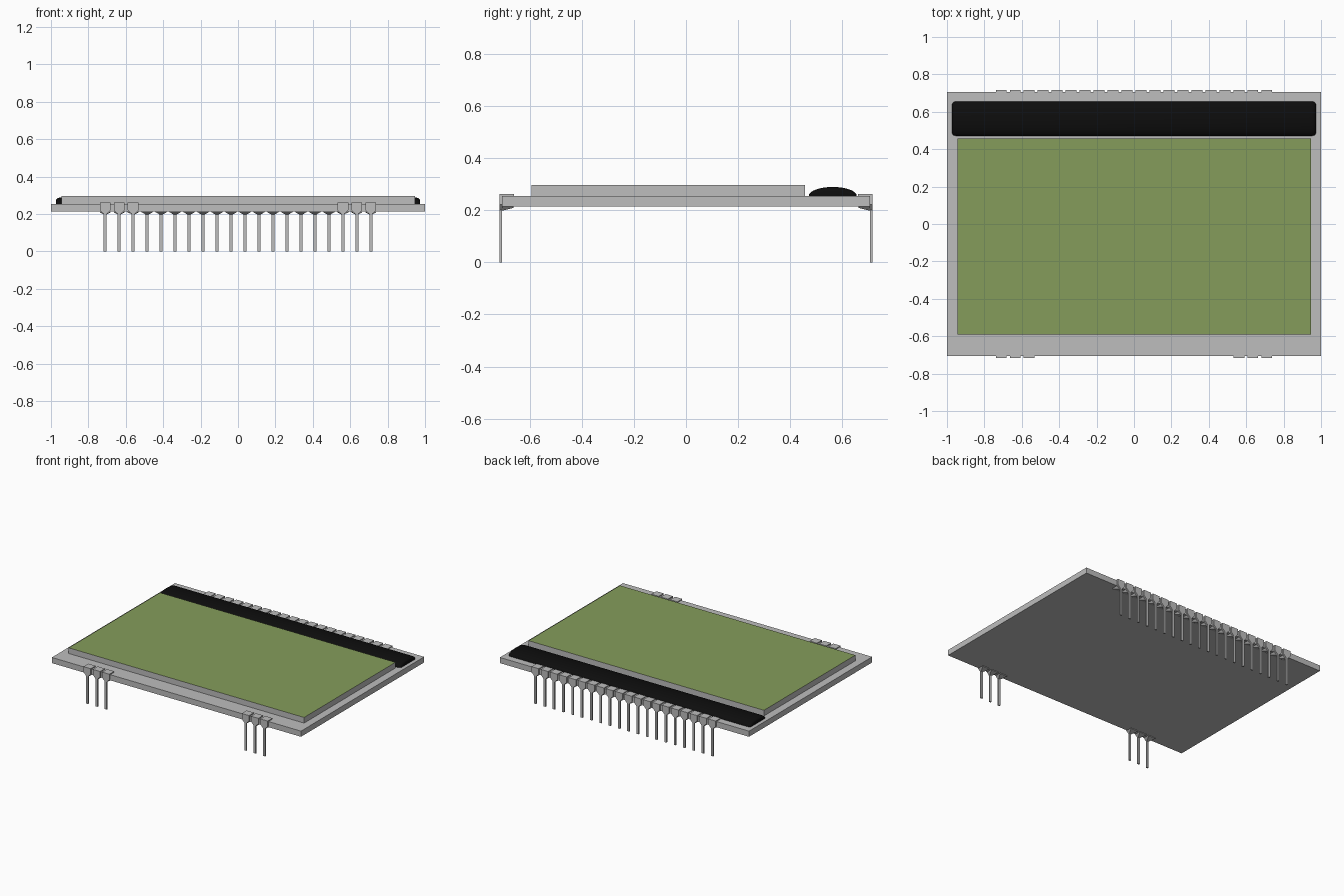
import bpy, bmesh, math

cube = bpy.data.objects.get("Cube")
if cube:
    bpy.data.objects.remove(cube, do_unlink=True)


def material(name, rgb, rough=0.5):
    m = bpy.data.materials.new(name)
    m.use_nodes = True
    m.diffuse_color = (*rgb, 1)
    bsdf = m.node_tree.nodes["Principled BSDF"]
    bsdf.inputs["Base Color"].default_value = (*rgb, 1)
    bsdf.inputs["Roughness"].default_value = rough
    return m


GREY = material("light grey", (0.51, 0.51, 0.51))
GREEN = material("display green", (0.235, 0.335, 0.105))
BLACK = material("black resin", (0.004, 0.004, 0.004))


def add_box(bm, x0, x1, y0, y1, z0, z1):
    verts = bmesh.ops.create_cube(bm, size=1)["verts"]
    for v in verts:
        v.co = (x1 if v.co.x > 0 else x0, y1 if v.co.y > 0 else y0, z1 if v.co.z > 0 else z0)


def add_loft(bm, rings):
    """Skin closed rings of equal length and cap both ends."""
    loops = [[bm.verts.new(p) for p in r] for r in rings]
    n = len(loops[0])
    for a, b in zip(loops, loops[1:]):
        for i in range(n):
            j = (i + 1) % n
            bm.faces.new((a[i], a[j], b[j], b[i]))
    bm.faces.new(loops[0])
    bm.faces.new(loops[-1])


def to_mesh(bm, name, *mats):
    bmesh.ops.recalc_face_normals(bm, faces=bm.faces[:])
    me = bpy.data.meshes.new(name)
    bm.to_mesh(me)
    bm.free()
    for m in mats:
        me.materials.append(m)
    return me


def place(me, name):
    ob = bpy.data.objects.new(name, me)
    bpy.context.collection.objects.link(ob)
    return ob


# Bottom glass plate
bm = bmesh.new()
add_box(bm, -1, 1, -0.706, 0.706, 0.214, 0.255)
place(to_mesh(bm, "base_plate", GREY), "base_plate")

# Raised screen: grey edges, green top
bm = bmesh.new()
add_box(bm, -0.945, 0.945, -0.592, 0.456, 0.255, 0.296)
me = to_mesh(bm, "screen", GREY, GREEN)
for p in me.polygons:
    p.material_index = 1 if p.normal.z > 0.5 else 0
place(me, "screen")

# Domed black resin strip behind the screen, with rounded ends
ends = [(0.973, 0.076, 0.020), (0.970, 0.084, 0.026), (0.963, 0.090, 0.031), (0.950, 0.092, 0.034)]
sections = [(-x, w, h) for x, w, h in ends] + ends[::-1]
STEPS = 20
rings = [[(x, 0.563 - w * math.cos(math.pi * i / STEPS),
           0.255 + h * math.sin(math.pi * i / STEPS)) for i in range(STEPS + 1)]
         for x, w, h in sections]
bm = bmesh.new()
add_loft(bm, rings)
strip = place(to_mesh(bm, "resin_strip", BLACK), "resin_strip")
bpy.context.view_layer.objects.active = strip
strip.select_set(True)
bpy.ops.object.shade_smooth_by_angle(angle=math.radians(35))
strip.select_set(False)

# One clip pin gripping the rear edge of the plate
W, P, Y0, Y1 = 0.029, 0.008, 0.706, 0.716
bm = bmesh.new()
add_box(bm, -W, W, 0.660, Y1, 0.255, 0.262)             # upper jaw
outline = [(-W, 0.258), (-W, 0.222), (-P, 0.200), (-P, 0),
           (P, 0), (P, 0.200), (W, 0.222), (W, 0.258)]  # tapered clip and leg
add_loft(bm, [[(x, y, z) for x, z in outline] for y in (Y0, Y1)])
add_loft(bm, [[(-W, 0.662, 0.214), (W, 0.662, 0.214), (W, 0.662, 0.209), (-W, 0.662, 0.209)],
              [(-W, Y0, 0.214), (W, Y0, 0.214), (P, Y0, 0.198), (-P, Y0, 0.198)]])  # lower jaw
pin_mesh = to_mesh(bm, "clip_pin", GREY)

# Twenty pins along the back, three at each end of the front
PITCH = 1.42 / 19
for i in range(20):
    x = -0.71 + i * PITCH
    place(pin_mesh, f"back_pin_{i + 1}").location.x = x
    if i < 3 or i > 16:
        front = place(pin_mesh, f"front_pin_{i + 1}")
        front.location.x = x
        front.rotation_euler.z = math.pi
